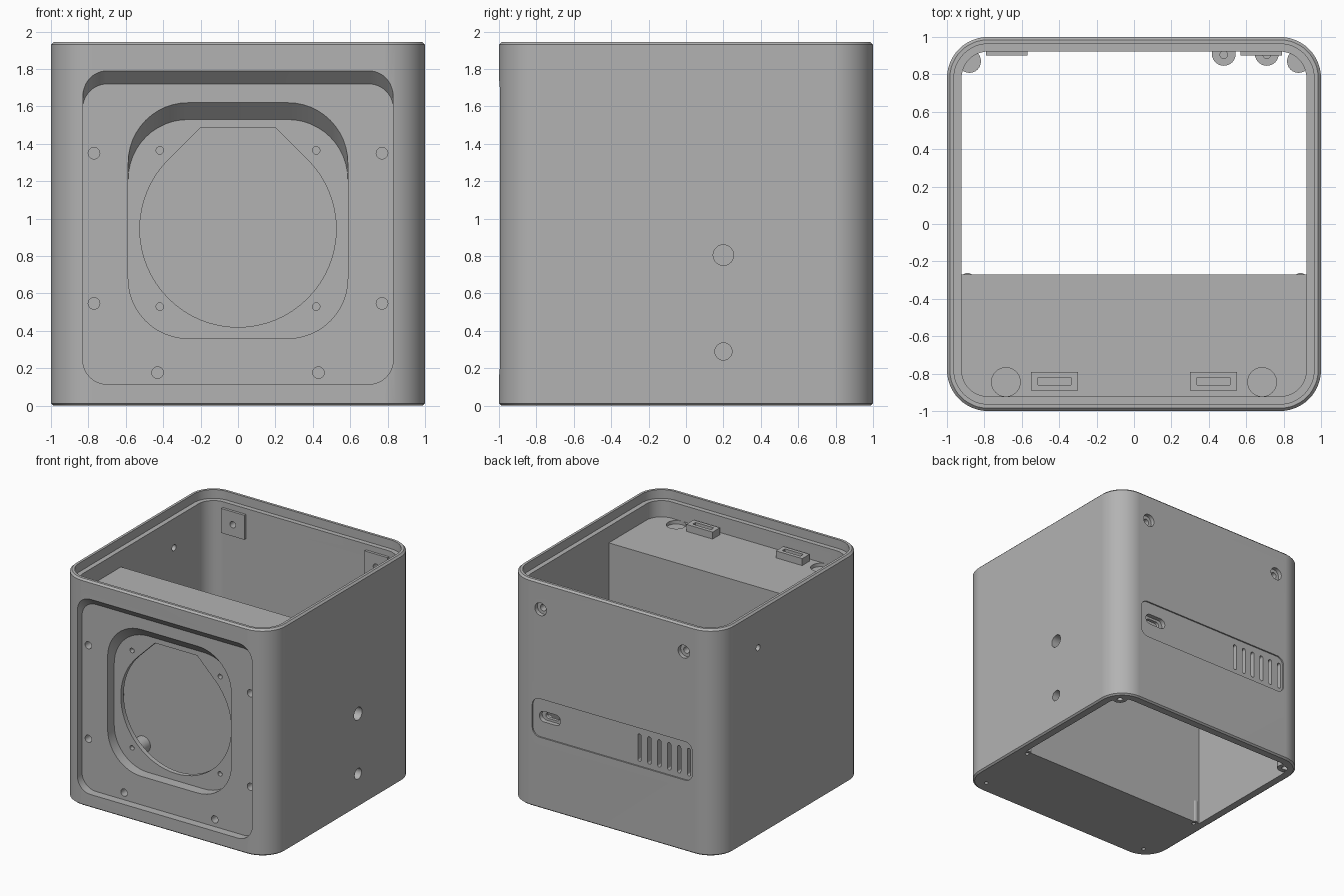
import bpy, bmesh, math

old = bpy.data.objects.get("Cube")
if old:
    bpy.data.objects.remove(old, do_unlink=True)

grey = bpy.data.materials.new("plastic_grey")
grey.use_nodes = True
COLOUR = (0.45, 0.45, 0.45, 1)
grey.diffuse_color = COLOUR
grey.node_tree.nodes["Principled BSDF"].inputs["Base Color"].default_value = COLOUR


def place(p, axis, t):
    u, v = p
    return {"x": (t, u, v), "y": (u, t, v), "z": (u, v, t)}[axis]


def loft(name, axis, *sections):
    """Solid through matching (level, outline) sections along an axis."""
    bm = bmesh.new()
    rings = [[bm.verts.new(place(p, axis, t)) for p in pts] for t, pts in sections]
    n = len(rings[0])
    for a, b in zip(rings, rings[1:]):
        for i in range(n):
            j = (i + 1) % n
            bm.faces.new((a[i], a[j], b[j], b[i]))
    bm.faces.new(rings[0])
    bm.faces.new(rings[-1])
    bmesh.ops.recalc_face_normals(bm, faces=bm.faces)
    mesh = bpy.data.meshes.new(name)
    bm.to_mesh(mesh)
    bm.free()
    mesh.materials.append(grey)
    obj = bpy.data.objects.new(name, mesh)
    bpy.context.collection.objects.link(obj)
    return obj


def rounded(u0, u1, v0, v1, r, seg=12):
    pts = []
    corners = ((u1 - r, v1 - r), (u0 + r, v1 - r), (u0 + r, v0 + r), (u1 - r, v0 + r))
    for k, (cu, cv) in enumerate(corners):
        for i in range(seg + 1):
            a = (k + i / seg) * math.pi / 2
            pts.append((cu + r * math.cos(a), cv + r * math.sin(a)))
    return pts


def square(half, r):
    return rounded(-half, half, -half, half, r)


def rect(u0, u1, v0, v1):
    return [(u0, v0), (u1, v0), (u1, v1), (u0, v1)]


def circle(u, v, r, n=24):
    return [(u + r * math.cos(math.tau * i / n), v + r * math.sin(math.tau * i / n))
            for i in range(n)]


def prism(name, axis, a, b, pts):
    return loft(name, axis, (a, pts), (b, pts))


def cut(cutter, *targets):
    for obj in targets:
        mod = obj.modifiers.new("cut", "BOOLEAN")
        mod.operation, mod.solver, mod.object = "DIFFERENCE", "EXACT", cutter
        bpy.context.view_layer.objects.active = obj
        bpy.ops.object.modifier_apply(modifier=mod.name)
    bpy.data.objects.remove(cutter, do_unlink=True)


def drill(axis, a, b, pts, *targets):
    cut(prism("cutter", axis, a, b, pts), *targets)


TOP, DECK, BACK = 1.945, 1.73, -0.27

# Outer housing with fine chamfers at the top and bottom
body = loft("housing", "z", (0, square(0.985, 0.205)), (0.012, square(1, 0.22)),
            (TOP - 0.015, square(1, 0.22)), (TOP, square(0.985, 0.205)))
parts = [body]

# Lid ledge, space above the deck, and open rear bay
drill("z", 1.87, 2.1, square(0.963, 0.183), body)
drill("z", DECK, 1.9, square(0.922, 0.142), body)
bay = [(x, max(y, BACK)) for x, y in rounded(-0.922, 0.922, -0.6, 0.922, 0.142)]
drill("z", -0.1, 1.8, bay, body)

# Front speaker chamber
drill("y", -0.8, -0.33, rect(-0.85, 0.85, 0.08, 1.66), body)

# Front recess and pocket, each with a 45 degree ceiling
def sloped_pocket(half, z0, z1, r, y_front, y_back):
    rise = y_back - y_front
    cut(loft("cutter", "y", (y_front, rounded(-half, half, z0, z1 + rise, r)),
             (y_back, rounded(-half, half, z0, z1, r))), body)

sloped_pocket(0.83, 0.115, 1.72, 0.13, -1.02, -0.93)
sloped_pocket(0.587, 0.36, 1.53, 0.32, -0.95, -0.84)

# Round opening with a clipped, 45 degree top
arc = [math.radians(135 + 270 * i / 48) for i in range(49)]
opening = [(0.525 * math.cos(a), 0.945 + 0.525 * math.sin(a)) for a in arc]
drill("y", -0.9, -0.75, opening + [(0.2, 1.487), (-0.2, 1.487)], body)

# Front screw holes
for s in (-1, 1):
    for x, z in ((0.77, 1.35), (0.77, 0.547), (0.43, 0.177)):
        drill("y", -0.98, -0.83, circle(s * x, z, 0.031), body)
    for z in (1.365, 0.53):
        drill("y", -0.9, -0.75, circle(s * 0.418, z, 0.02), body)

# Side holes
drill("x", 0.85, 1.1, circle(0.2, 0.805, 0.055), body)
drill("x", 0.85, 1.1, circle(0.2, 0.29, 0.046), body)
drill("x", -1.1, -0.85, circle(0.45, 1.62, 0.027), body)

# Rear shallow panel, port and vent slots
drill("y", 0.988, 1.1, rounded(-0.76, 0.76, 0.61, 0.94, 0.07), body)
drill("y", 0.95, 1.1, rounded(0.5, 0.7, 0.745, 0.835, 0.044), body)
drill("y", 0.85, 1.1, rounded(0.535, 0.665, 0.765, 0.815, 0.024), body)
for i in range(6):
    x = -0.25 - 0.094 * i
    drill("y", 0.85, 1.1, rounded(x - 0.016, x + 0.016, 0.65, 0.885, 0.0155, 5), body)

for s, side in ((-1, "right"), (1, "left")):
    # Rear screw pads with counterbored holes
    x = 0.68 * s
    pad = prism(side + "_screw_pad", "y", 0.9, 0.94, rect(x - 0.11, x + 0.11, 1.61, 1.82))
    drill("y", 0.965, 1.1, circle(x, 1.71, 0.055), body)
    drill("y", 0.85, 1.1, circle(x, 1.71, 0.027), body, pad)

    # Deck catches and shallow round seats
    u0, u1 = sorted((0.3 * s, 0.55 * s))
    catch = prism(side + "_catch", "z", DECK - 0.01, 1.79, rect(u0, u1, -0.89, -0.79))
    drill("z", 1.75, 1.9, rect(u0 + 0.038, u1 - 0.038, -0.86, -0.822), catch)
    drill("z", DECK - 0.03, 1.8, circle(0.685 * s, -0.845, 0.077, 32), body)

    # Base screw lugs and floor pilot holes
    lug = prism(side + "_corner_lug", "z", 0.005, 0.1, circle(0.88 * s, 0.87, 0.062))
    drill("z", -0.1, 0.08, circle(0.88 * s, 0.87, 0.025), lug, body)
    rib = prism(side + "_chamber_lug", "z", 0.005, 0.2, circle(0.89 * s, -0.3, 0.038))
    drill("z", -0.1, 0.06, circle(0.89 * s, -0.3, 0.016), rib, body)
    drill("z", -0.1, 0.06, circle(0.84 * s, -0.88, 0.016), body)

    # Chamber pegs and port board posts
    peg = prism(side + "_chamber_peg", "y", -0.45, -0.32, circle(0.67 * s, 0.3, 0.07))
    px = 0.595 + 0.115 * s
    post = prism(side + "_board_post", "z", 0.6, 0.74, circle(px, 0.91, 0.064))
    drill("z", 0.65, 0.8, circle(px, 0.905, 0.02), post)
    parts += [pad, catch, lug, rib, peg, post]

# Smooth curved walls, keep edges crisp
bpy.ops.object.select_all(action="DESELECT")
for obj in parts:
    obj.select_set(True)
bpy.context.view_layer.objects.active = body
bpy.ops.object.shade_smooth_by_angle(angle=math.radians(30))
for obj in parts:
    mod = obj.modifiers.new("even_normals", "WEIGHTED_NORMAL")
    mod.keep_sharp = True
